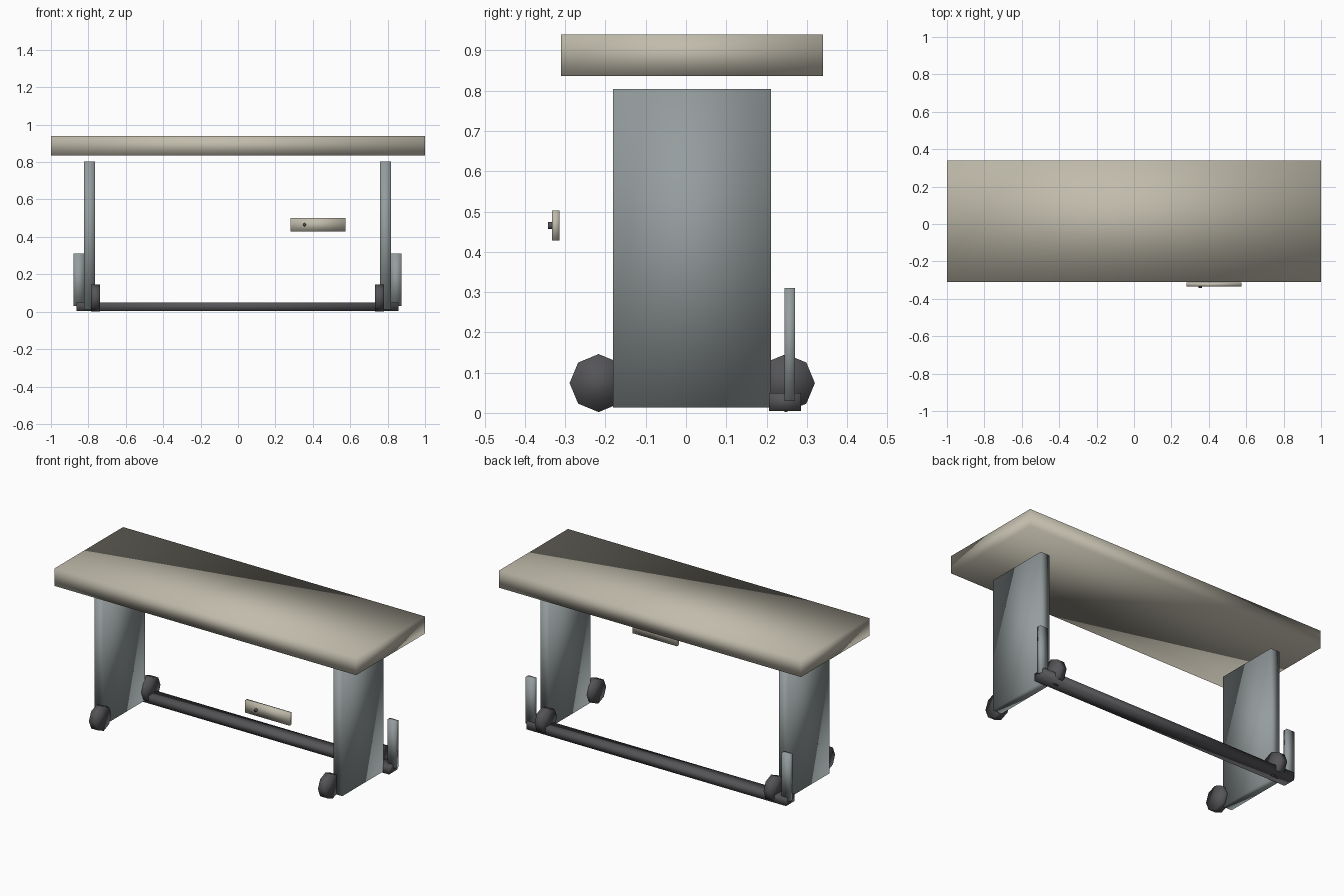
import bpy
import math

cube = bpy.data.objects.get("Cube")
if cube:
    bpy.data.objects.remove(cube, do_unlink=True)


def material(name, rgb):
    mat = bpy.data.materials.new(name)
    mat.use_nodes = True
    color = (*rgb, 1.0)
    mat.diffuse_color = color
    mat.node_tree.nodes["Principled BSDF"].inputs["Base Color"].default_value = color
    return mat


beige = material("warm beige", (0.53, 0.50, 0.41))
steel = material("steel grey", (0.30, 0.335, 0.34))
charcoal = material("charcoal", (0.09, 0.09, 0.098))


def finish(name, mat):
    obj = bpy.context.object
    obj.name = obj.data.name = name
    obj.data.materials.append(mat)
    bpy.ops.object.transform_apply(location=False, rotation=True, scale=True)
    bpy.ops.object.shade_smooth()
    return obj


def box(name, mat, xs, ys, zs):
    """Box given by its low and high limit on each axis."""
    spans = (xs, ys, zs)
    bpy.ops.mesh.primitive_cube_add(size=1, location=[sum(s) / 2 for s in spans])
    bpy.context.object.scale = [abs(s[1] - s[0]) for s in spans]
    return finish(name, mat)


def cylinder(name, mat, sides, radius, depth, location, rotation):
    bpy.ops.mesh.primitive_cylinder_add(vertices=sides, radius=radius, depth=depth,
                                        location=location, rotation=rotation)
    return finish(name, mat)


# Table top
box("table_top", beige, (-1, 1), (-0.31, 0.34), (0.836, 0.94))

# Cross bar along the back
MID = -0.003
box("cross_bar", charcoal, (MID - 0.86, MID + 0.86), (0.206, 0.285), (0.005, 0.05))

# Leg panels, upright brackets and wheels on both sides
for side, s in (("left", 1), ("right", -1)):
    def span(a, b):
        return MID + s * a, MID + s * b

    box(side + "_leg_panel", steel, span(0.762, 0.821), (-0.181, 0.211), (0.013, 0.804))
    box(side + "_bracket", steel, span(0.821, 0.876), (0.245, 0.271), (0.03, 0.31))
    for end, y in (("front", -0.217), ("back", 0.248)):
        cylinder(f"{end}_{side}_wheel", charcoal, 8, 0.072, 0.048,
                 (MID + s * 0.759, y, 0.074), (0, math.pi / 2, 0))

# Drawer front with its knob
box("drawer_front", beige, (0.28, 0.575), (-0.333, -0.314), (0.428, 0.502))
cylinder("drawer_knob", charcoal, 8, 0.009, 0.014,
         (0.355, -0.336, 0.465), (math.pi / 2, 0, 0))
